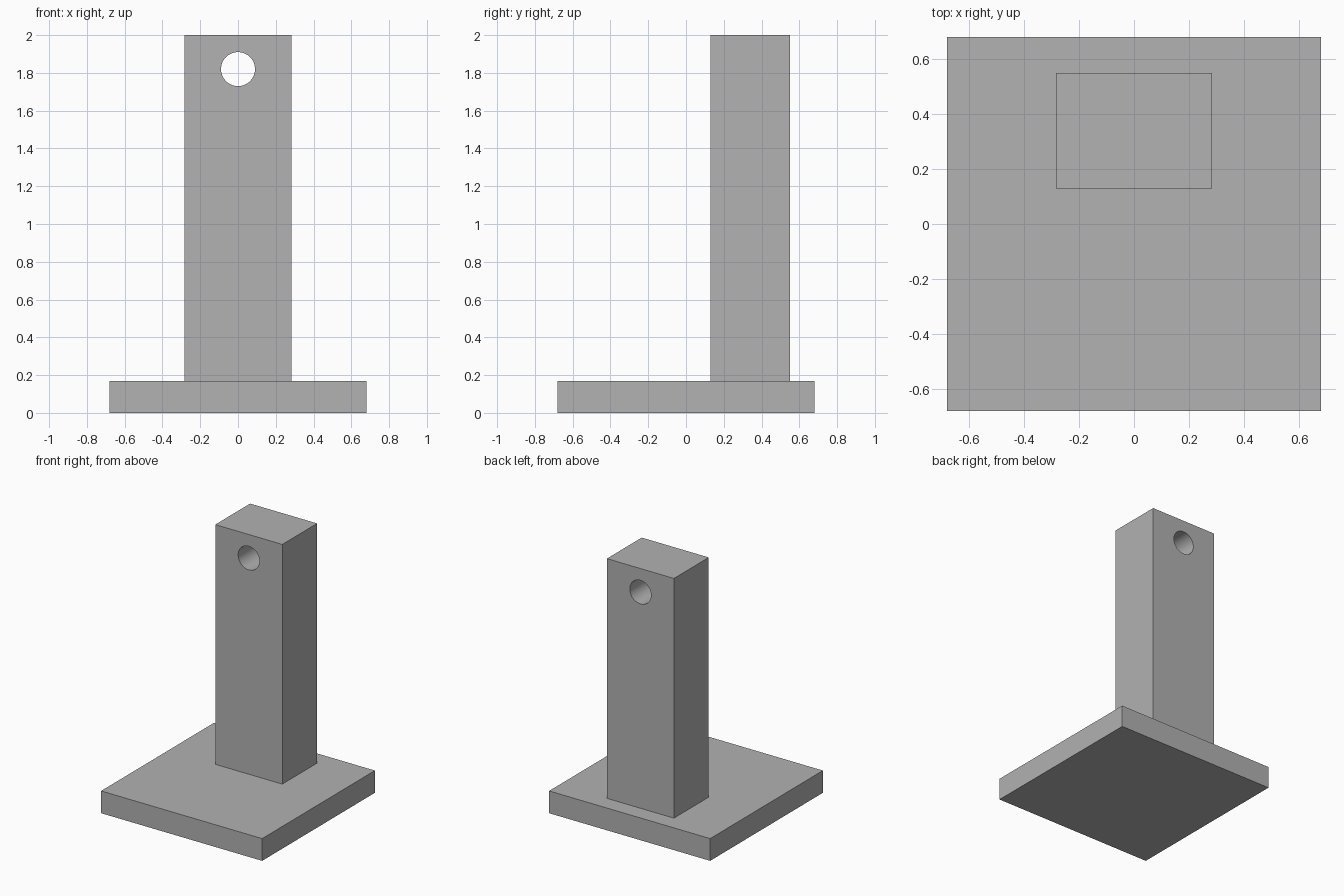
import bpy
import math

cube = bpy.data.objects.get("Cube")
if cube:
    bpy.data.objects.remove(cube, do_unlink=True)

GREY = (0.445, 0.445, 0.445, 1.0)
grey = bpy.data.materials.new("plain_grey")
grey.use_nodes = True
grey.diffuse_color = GREY
grey.node_tree.nodes["Principled BSDF"].inputs["Base Color"].default_value = GREY


def block(name, low, high):
    """Axis-aligned box between two corners."""
    centre = [(a + b) / 2 for a, b in zip(low, high)]
    bpy.ops.mesh.primitive_cube_add(size=1, location=centre)
    obj = bpy.context.object
    obj.name = name
    obj.scale = [b - a for a, b in zip(low, high)]
    bpy.ops.object.transform_apply(location=False, rotation=False, scale=True)
    obj.data.materials.append(grey)
    return obj


# Square base plate and the upright post set towards its back edge
BASE_TOP = 0.17
base_plate = block("base_plate", (-0.68, -0.68, 0), (0.68, 0.68, BASE_TOP))
post = block("post", (-0.283, 0.13, BASE_TOP), (0.283, 0.55, 2.0))

# Round hole through the post, front to back
bpy.ops.mesh.primitive_cylinder_add(
    vertices=64, radius=0.09, depth=1, location=(0, 0.34, 1.82),
    rotation=(math.pi / 2, 0, 0))
cutter = bpy.context.object
cutter.name = "hole_cutter"
cutter.hide_render = True
cutter.data.materials.append(grey)

hole = post.modifiers.new("hole", 'BOOLEAN')
hole.operation = 'DIFFERENCE'
hole.solver = 'EXACT'
hole.object = cutter
bpy.ops.object.select_all(action='DESELECT')
post.select_set(True)
bpy.context.view_layer.objects.active = post
bpy.ops.object.modifier_apply(modifier=hole.name)
bpy.data.objects.remove(cutter, do_unlink=True)

# Smooth hole wall, sharp block edges
bpy.ops.object.shade_smooth_by_angle(angle=math.radians(30))
